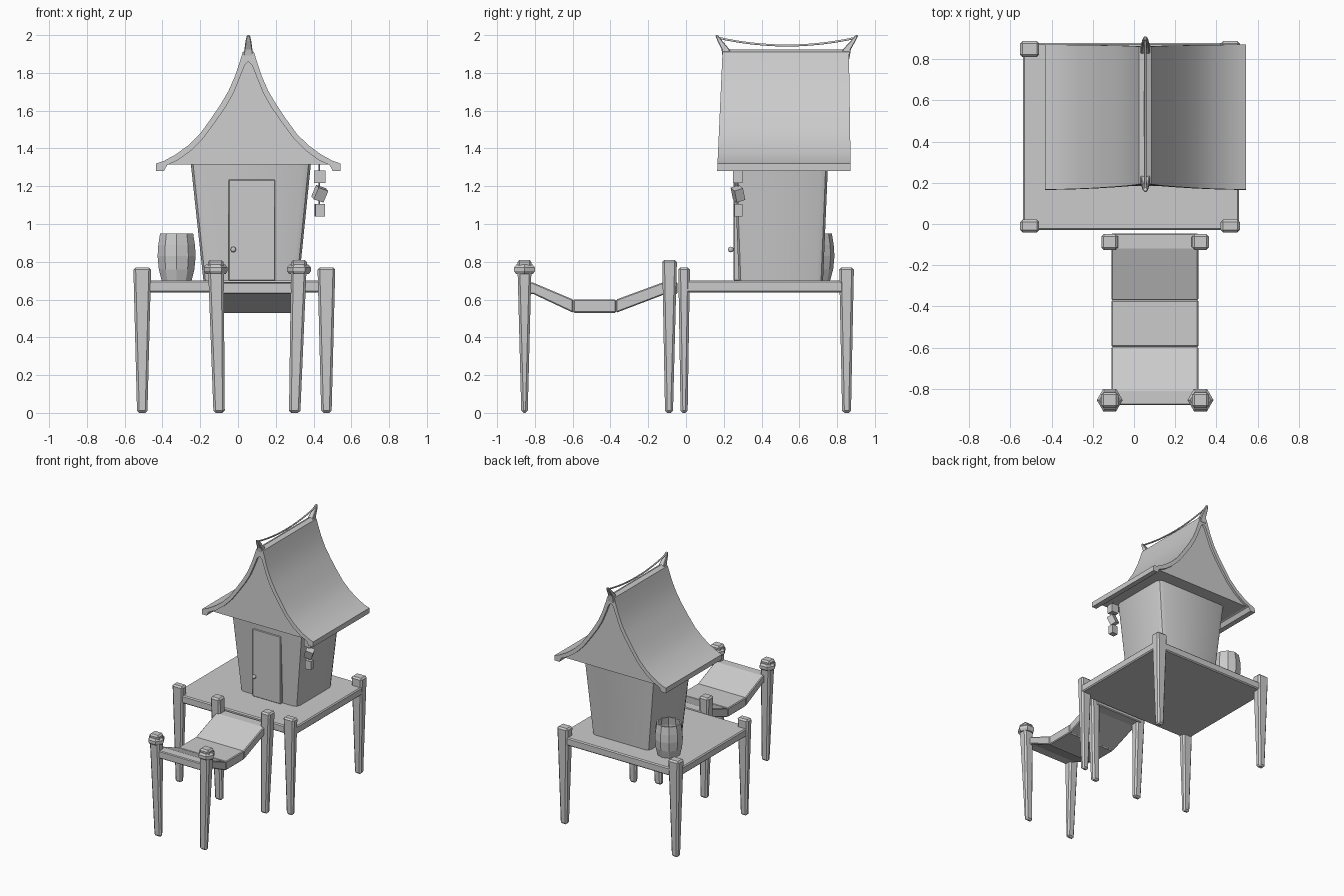
import bpy, math
from mathutils import Matrix, Vector

if "Cube" in bpy.data.objects:
    bpy.data.objects.remove(bpy.data.objects["Cube"])


def make(name, verts, faces, bevel=0.0, smooth=False):
    me = bpy.data.meshes.new(name)
    me.from_pydata(verts, [], faces)
    ob = bpy.data.objects.new(name, me)
    bpy.context.collection.objects.link(ob)
    if bevel:
        m = ob.modifiers.new("bevel", 'BEVEL')
        m.width, m.segments, m.limit_method = bevel, 1, 'ANGLE'
    if smooth:
        me.shade_smooth()
        me.set_sharp_from_angle(angle=math.radians(35))
    return ob


def loft(name, rings, bevel=0.0, smooth=False, caps=True):
    """Skin a list of equal-length rings, ordered anticlockwise seen from the end."""
    n = len(rings[0])
    verts = [v for r in rings for v in r]
    faces = [(a * n + i, a * n + (i + 1) % n, (a + 1) * n + (i + 1) % n, (a + 1) * n + i)
             for a in range(len(rings) - 1) for i in range(n)]
    if caps:
        faces += [tuple(reversed(range(n))), tuple(range(len(verts) - n, len(verts)))]
    return make(name, verts, faces, bevel, smooth)


def rect(x, y, z, w, d):
    return [(x - w / 2, y - d / 2, z), (x + w / 2, y - d / 2, z),
            (x + w / 2, y + d / 2, z), (x - w / 2, y + d / 2, z)]


def ring(x, y, z, r, n, turn=0.0):
    return [(x + r * math.cos(turn + i * math.tau / n), y + r * math.sin(turn + i * math.tau / n), z)
            for i in range(n)]


def box(name, x0, x1, y0, y1, z0, z1, bevel=0.0):
    c = ((x0 + x1) / 2, (y0 + y1) / 2)
    return loft(name, [rect(*c, z, x1 - x0, y1 - y0) for z in (z0, z1)], bevel)


# Deck and its four tapered legs
box("deck", -0.54, 0.51, -0.03, 0.88, 0.637, 0.70, 0.008)
for x, sx in ((-0.507, "left"), (0.468, "right")):
    for y, d, sy in ((-0.01, 0.062, "front"), (0.85, 0.078, "back")):
        loft(f"deck_leg_{sy}_{sx}", [rect(x, y, 0, 0.055, d * 0.6), rect(x, y, 0.77, 0.094, d)], 0.012)

# Bridge posts; the outer pair carry hexagonal collars
for xt, xb, side in ((-0.118, -0.1, "left"), (0.323, 0.3, "right")):
    loft(f"bridge_inner_post_{side}", [rect(xb, -0.09, 0, 0.06, 0.042), rect(xt, -0.087, 0.81, 0.082, 0.078)], 0.012)
    loft(f"bridge_outer_post_{side}", [rect(xb, -0.855, 0, 0.06, 0.034), rect(xt, -0.855, 0.81, 0.084, 0.076)], 0.012)
    loft(f"post_collar_{side}", [ring(xt, -0.855, z, r, 6) for z, r in
                                ((0.735, 0.052), (0.75, 0.063), (0.77, 0.063), (0.785, 0.05))])

# Sagging bridge: side profile (y, z top, z bottom) swept across x, one piece per plank
deck_line = [(-0.88, 0.69, 0.63), (-0.81, 0.69, 0.63), (-0.597, 0.60, 0.53),
             (-0.37, 0.60, 0.53), (-0.12, 0.692, 0.625), (-0.045, 0.692, 0.63)]
for i, part in enumerate(((0, 1, 2), (2, 3), (3, 4, 5))):
    pts = [deck_line[k] for k in part]
    outline = [(y, b) for y, t, b in pts] + [(y, t) for y, t, b in reversed(pts)]
    loft(f"bridge_plank_{i + 1}", [[(x, y, z) for y, z in outline] for x in (-0.11, 0.313)], 0.006)


# Hut body, wider at the top, with chamfered corners
def body_ring(z, x0, x1, y0, y1, c):
    return [(x0 + c, y0, z), (x1 - c, y0, z), (x1 - c * 0.3, y0 + c * 0.3, z), (x1, y0 + c, z),
            (x1, y1 - c, z), (x1 - c * 0.3, y1 - c * 0.3, z), (x1 - c, y1, z), (x0 + c, y1, z),
            (x0 + c * 0.3, y1 - c * 0.3, z), (x0, y1 - c, z), (x0, y0 + c, z), (x0 + c * 0.3, y0 + c * 0.3, z)]


loft("hut_walls", [body_ring(0.69, -0.182, 0.322, 0.28, 0.725, 0.035),
                   body_ring(1.32, -0.25, 0.386, 0.255, 0.752, 0.04)], smooth=True)

# Door and knob
box("door", -0.05, 0.197, 0.252, 0.30, 0.70, 1.235, 0.004)
bpy.ops.mesh.primitive_uv_sphere_add(segments=10, ring_count=6, radius=0.015, location=(-0.025, 0.237, 0.865))
bpy.context.object.name = "door_knob"

# Swept roof: half profiles as (offset from ridge, z), mirrored
RX = 0.055
outer = [(0, 1.925), (0.03, 1.91), (0.045, 1.86), (0.07, 1.785), (0.105, 1.705), (0.147, 1.634), (0.2, 1.555),
         (0.258, 1.475), (0.32, 1.415), (0.385, 1.368), (0.445, 1.335), (0.488, 1.32), (0.488, 1.28)]
inner = [(0, 1.86), (0.02, 1.84), (0.045, 1.775), (0.08, 1.69), (0.122, 1.617), (0.177, 1.538),
         (0.238, 1.455), (0.303, 1.389), (0.373, 1.338), (0.43, 1.312)]


def mirrored(half):
    return [(-d, z) for d, z in reversed(half)] + half[1:]


def along_y(name, outline, front, back, smooth=False):
    return loft(name, [[(RX + d, f(z), z) for d, z in outline] for f in (back, front)], smooth=smooth)


def front(z):
    return 0.165 + (z - 1.28) * 0.045


def back(z):
    return 0.872 - (z - 1.28) * 0.015


lip = [(0.447, 1.28)]
shell = list(reversed(mirrored(outer))) + mirrored(inner + lip)
along_y("roof_shell", shell, front, back, True)
gable = list(reversed(mirrored([(d * 1.01, z + 0.004) for d, z in inner])))
along_y("gable_infill", gable, lambda z: front(z) + 0.018, lambda z: back(z) - 0.018)

# Ridge horns and the rope slung between them
for name, y0, y1, y2 in (("front", 0.222, 0.196, 0.162), ("back", 0.838, 0.866, 0.905)):
    loft(f"ridge_horn_{name}", [rect(RX, y0, 1.87, 0.06, 0.052), rect(RX, (y0 + y1) / 2, 1.925, 0.042, 0.042),
                                rect(RX, (y1 + y2) / 2, 1.97, 0.03, 0.026), rect(RX, y2, 2.0, 0.016, 0.014)], 0.004)


def cord(name, points, radius):
    cu = bpy.data.curves.new(name, 'CURVE')
    cu.dimensions, cu.bevel_depth, cu.bevel_resolution = '3D', radius, 1
    sp = cu.splines.new('POLY')
    sp.points.add(len(points) - 1)
    for p, co in zip(sp.points, points):
        p.co = (*co, 1)
    bpy.context.collection.objects.link(bpy.data.objects.new(name, cu))


cord("ridge_rope", [(RX, 0.165 + 0.74 * t / 12, 1.945 + 0.042 * (t / 6 - 1) ** 2) for t in range(13)], 0.006)

# Open ten-sided barrel with an inner wall
barrel = [(0.70, 0.083), (0.76, 0.099), (0.83, 0.106), (0.89, 0.102), (0.95, 0.092),
          (0.95, 0.08), (0.89, 0.09), (0.80, 0.09), (0.73, 0.08)]
loft("barrel", [ring(-0.325, 0.68, z, r, 10, math.pi / 10) for z, r in barrel])

# Hanging chime under the right eave
cord("chime_string", [(0.43, 0.275, 1.33), (0.43, 0.275, 1.05)], 0.003)
for i, (z, s, tilt, turn) in enumerate(((1.25, 0.06, 0, 0), (1.16, 0.058, 25, 20), (1.073, 0.05, 0, 5))):
    tag = box(f"chime_tag_{i + 1}", -s / 2, s / 2, -s * 0.42, s * 0.42, -0.034, 0.034)
    tag.matrix_world = (Matrix.Translation(Vector((0.433, 0.275, z))) @ Matrix.Rotation(math.radians(turn), 4, 'Z')
                        @ Matrix.Rotation(math.radians(tilt), 4, Vector((0.7, 0.7, 0))))
